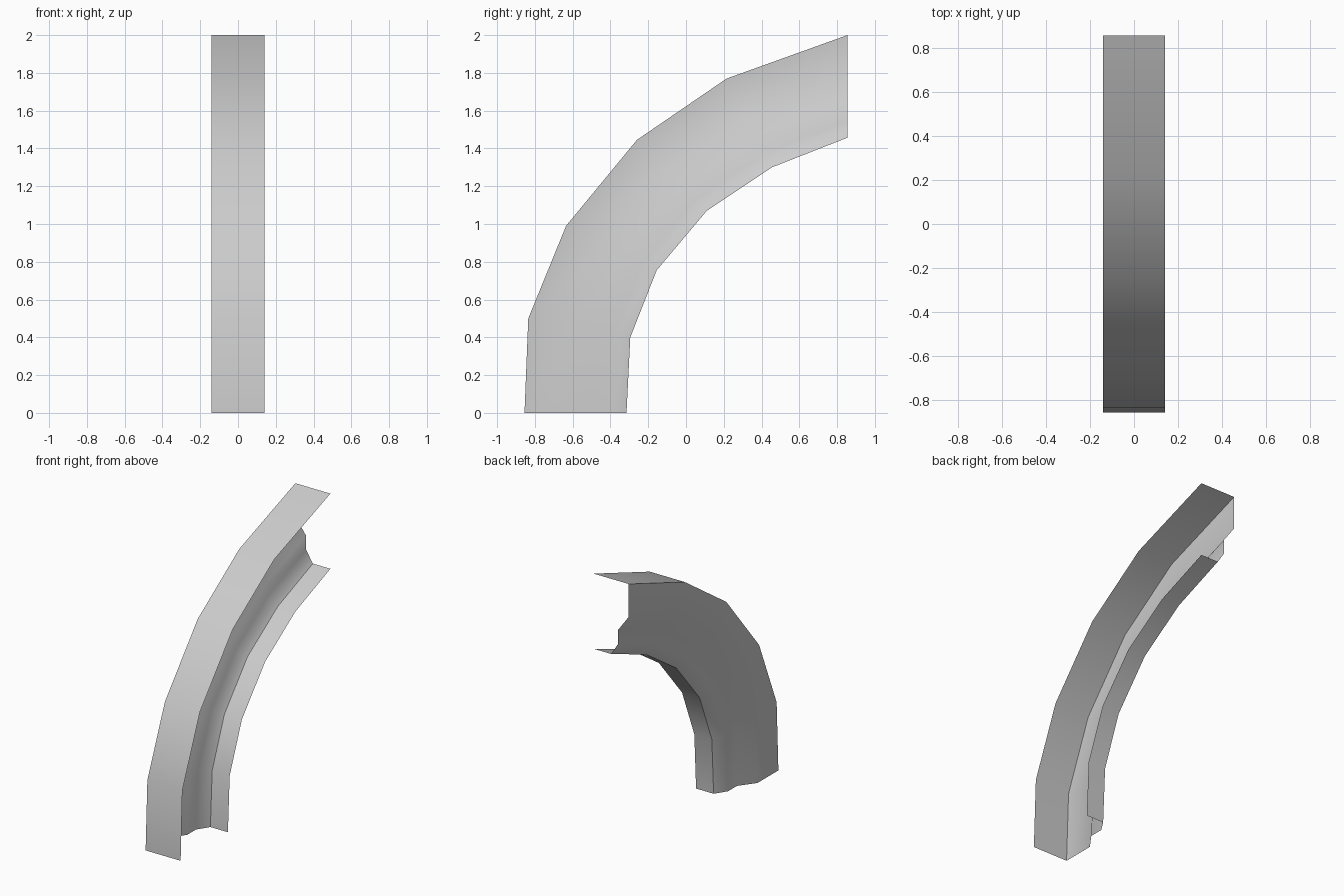
import bpy
import bmesh
import math
from mathutils import Vector

cube = bpy.data.objects.get("Cube")
if cube:
    bpy.data.objects.remove(cube, do_unlink=True)

# Plain grey finish
grey = bpy.data.materials.new("plain_grey")
grey.use_nodes = True
colour = (0.6, 0.6, 0.6, 1)
grey.diffuse_color = colour
grey.node_tree.nodes["Principled BSDF"].inputs["Base Color"].default_value = colour

# Outer and inner edges of the curve as (y, z), from foot to tip
outer = [(-.855, 0), (-.835, .5), (-.635, .99), (-.26, 1.445), (.215, 1.77), (.855, 2)]
inner = [(-.315, 0), (-.295, .4), (-.155, .755), (.11, 1.07), (.455, 1.3), (.855, 1.457)]

# Moulding section as (x, share of the way from outer to inner edge)
section = [(.14, 0), (-.14, 0), (-.14, .44), (-.055, .655), (-.055, .843), (0, 1), (.14, 1)]

# Sweep the open section along the curve
bm = bmesh.new()
rings = []
for o, i in zip(outer, inner):
    ring = []
    for x, share in section:
        y, z = Vector(o).lerp(Vector(i), share)
        ring.append(bm.verts.new((x, y, z)))
    rings.append(ring)
for low, high in zip(rings, rings[1:]):
    for k in range(len(section) - 1):
        bm.faces.new((low[k], high[k], high[k + 1], low[k + 1]))

# Turn the sheet so the broad side panel faces outward
bm.normal_update()
panel = min(bm.faces, key=lambda f: f.calc_center_median().x)
if panel.normal.x > 0:
    bmesh.ops.reverse_faces(bm, faces=bm.faces[:])

mesh = bpy.data.meshes.new("curved_moulding")
bm.to_mesh(mesh)
bm.free()
mesh.materials.append(grey)
moulding = bpy.data.objects.new("curved_moulding", mesh)
bpy.context.collection.objects.link(moulding)

# Smooth along the sweep, sharp at the flanges
bpy.ops.object.select_all(action="DESELECT")
moulding.select_set(True)
bpy.context.view_layer.objects.active = moulding
bpy.ops.object.shade_smooth_by_angle(angle=math.radians(45))
